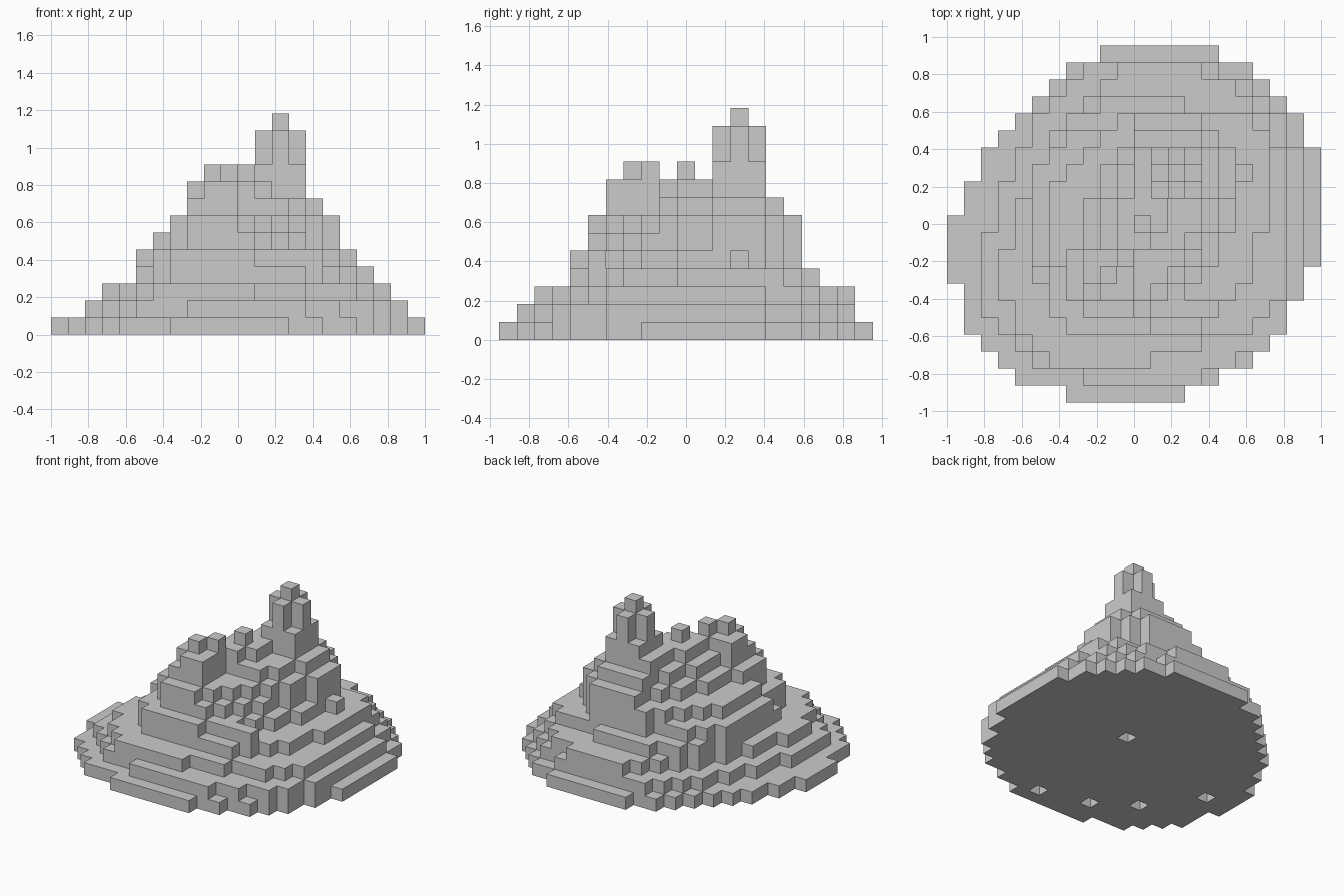
import bpy, bmesh

cube = bpy.data.objects.get("Cube")
if cube:
    bpy.data.objects.remove(cube)

CELL = 2 / 22
COLS, ROWS = 22, 21

stone = bpy.data.materials.new("stone_grey")
stone.use_nodes = True
grey = (0.6, 0.6, 0.6, 1)
stone.diffuse_color = grey
stone.node_tree.nodes["Principled BSDF"].inputs["Base Color"].default_value = grey


def terrace(x, y, front, right, back, left, ease=0):
    """Cells of a flat slab: bounds, straight runs on four sides, stepped round corners."""
    corners = [
        (left[0], front[0], -1, -1, 1.65), (right[0], front[1], 1, -1, 1.5),
        (right[1], back[1], 1, 1, 1.5), (left[1], back[0], -1, 1, 1.4),
    ]
    cells = set()
    for i in range(x[0], x[1]):
        for j in range(y[0], y[1]):
            inside = True
            for cy, cx, sx, sy, bulge in corners:
                power = bulge - ease
                rx = abs((x[1] if sx > 0 else x[0]) - cx)
                ry = abs((y[1] if sy > 0 else y[0]) - cy)
                u, v = (i + 0.5 - cx) * sx, (j + 0.5 - cy) * sy
                if u > 0 and v > 0:
                    reach = ((u + 0.4) / rx) ** power + ((v + 0.4) / ry) ** power
                    inside = inside and reach <= 1
            if inside:
                cells.add((i, j))
    return cells


def block(x0, x1, y0, y1):
    return {(i, j) for i in range(x0, x1) for j in range(y0, y1)}


# Broad terraces, from the ground up
layers = [
    terrace((0, 22), (0, 21), (7, 14), (8, 15), (9, 16), (7, 11)),
    terrace((2, 21), (1, 20), (8, 15), (6, 15), (8, 16), (5, 10)),
    terrace((3, 20), (2, 20), (6, 11), (6, 15), (10, 15), (6, 9)),
    terrace((5, 19), (4, 18), (7, 15), (10, 16), (9, 14), (7, 15)),
    terrace((5, 18), (4, 17), (7, 12), (13, 14), (10, 15), (9, 15))
    | block(12, 16, 5, 6),
    terrace((6, 17), (5, 17), (8, 12), (12, 15), (10, 15), (8, 13), 0.15),
    terrace((7, 17), (5, 17), (8, 11), (12, 15), (11, 15), (6, 9), 0.2),
    # The valley cuts in beside the side hill
    terrace((8, 16), (6, 16), (8, 11), (12, 15), (11, 15), (6, 9), 0.2)
    - block(11, 16, 6, 9),
]

# Saddle, side hill and the foot of the peak
layers.append(block(8, 11, 6, 9) - {(8, 6)} | block(10, 13, 9, 12) - {(12, 9)}
              | block(11, 15, 12, 15))
# Small crags and the peak
peak_arms = {(13, 12), (12, 13), (13, 13), (14, 13), (13, 14)}
layers.append(block(12, 15, 12, 15) | {(9, 7), (10, 8), (11, 10)})
layers += [peak_arms, peak_arms, {(13, 13)}]

# Every cell rests on the one below
for low, high in zip(layers, layers[1:]):
    high &= low
# Small pockets in the underside
layers[0] = layers[0] - {(12, 11), (12, 1), (8, 2), (5, 4), (2, 8)}

solid = {(i, j, k) for k, cells in enumerate(layers) for i, j in cells}

# One quad per exposed side of a cell
SIDES = [(axis, step) for axis in range(3) for step in (0, 1)]


def build_layer(name, cells, k):
    bm = bmesh.new()
    for i, j in sorted(cells):
        cell = (i, j, k)
        for axis, step in SIDES:
            near = list(cell)
            near[axis] += 2 * step - 1
            if tuple(near) in solid:
                continue
            a, b = (axis + 1) % 3, (axis + 2) % 3
            ring = [(0, 0), (1, 0), (1, 1), (0, 1)]
            if not step:
                ring.reverse()
            verts = []
            for da, db in ring:
                p = list(cell)
                p[axis] += step
                p[a] += da
                p[b] += db
                verts.append(bm.verts.new(((p[0] - COLS / 2) * CELL,
                                           (p[1] - ROWS / 2) * CELL, p[2] * CELL)))
            bm.faces.new(verts)
    bmesh.ops.remove_doubles(bm, verts=bm.verts, dist=CELL / 100)
    mesh = bpy.data.meshes.new(name)
    bm.to_mesh(mesh)
    bm.free()
    mesh.materials.append(stone)
    bpy.context.collection.objects.link(bpy.data.objects.new(name, mesh))


for k, cells in enumerate(layers):
    kind = "terrace" if k < 8 else "saddle" if k == 8 else "peak"
    build_layer(f"{kind}_layer_{k + 1}", cells, k)
